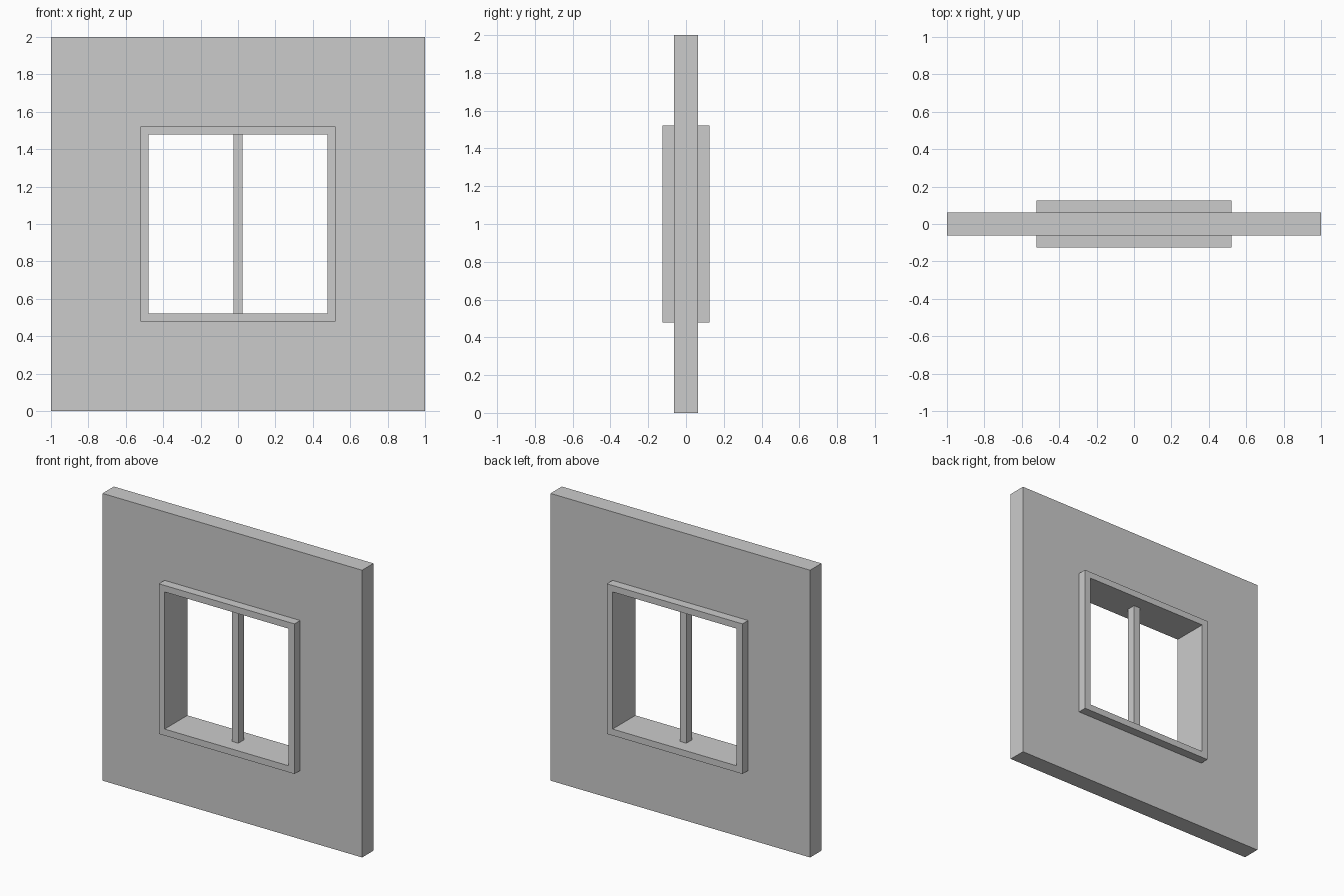
import bpy, bmesh

if "Cube" in bpy.data.objects:
    bpy.data.objects.remove(bpy.data.objects["Cube"])

CZ = 1.0  # height of the window centre


def mesh_object(name, bm):
    bmesh.ops.recalc_face_normals(bm, faces=bm.faces)
    me = bpy.data.meshes.new(name)
    bm.to_mesh(me)
    bm.free()
    ob = bpy.data.objects.new(name, me)
    bpy.context.collection.objects.link(ob)
    return ob


def square_ring(name, outer, inner, half_depth):
    """Square slab with a square opening, centred on the window."""
    bm = bmesh.new()
    corners = [(-1, -1), (1, -1), (1, 1), (-1, 1)]
    loops = [[bm.verts.new((sx * r, y, CZ + sz * r)) for sx, sz in corners]
             for r, y in ((outer, -half_depth), (outer, half_depth),
                          (inner, half_depth), (inner, -half_depth))]
    for k in range(4):
        a, b = loops[k], loops[(k + 1) % 4]
        for i in range(4):
            j = (i + 1) % 4
            bm.faces.new((a[i], a[j], b[j], b[i]))
    return mesh_object(name, bm)


def box(name, size, centre):
    bm = bmesh.new()
    bmesh.ops.create_cube(bm, size=1)
    bmesh.ops.scale(bm, vec=size, verts=bm.verts)
    ob = mesh_object(name, bm)
    ob.location = centre
    return ob


# Wall panel with its opening hidden behind the frame
square_ring("wall", 1.0, 0.5, 0.0625)

# Window frame standing proud on both faces
square_ring("window_frame", 0.5225, 0.4775, 0.125)

# Central upright bar
box("mullion", (0.05, 0.0625, 0.96), (0, 0, CZ))
